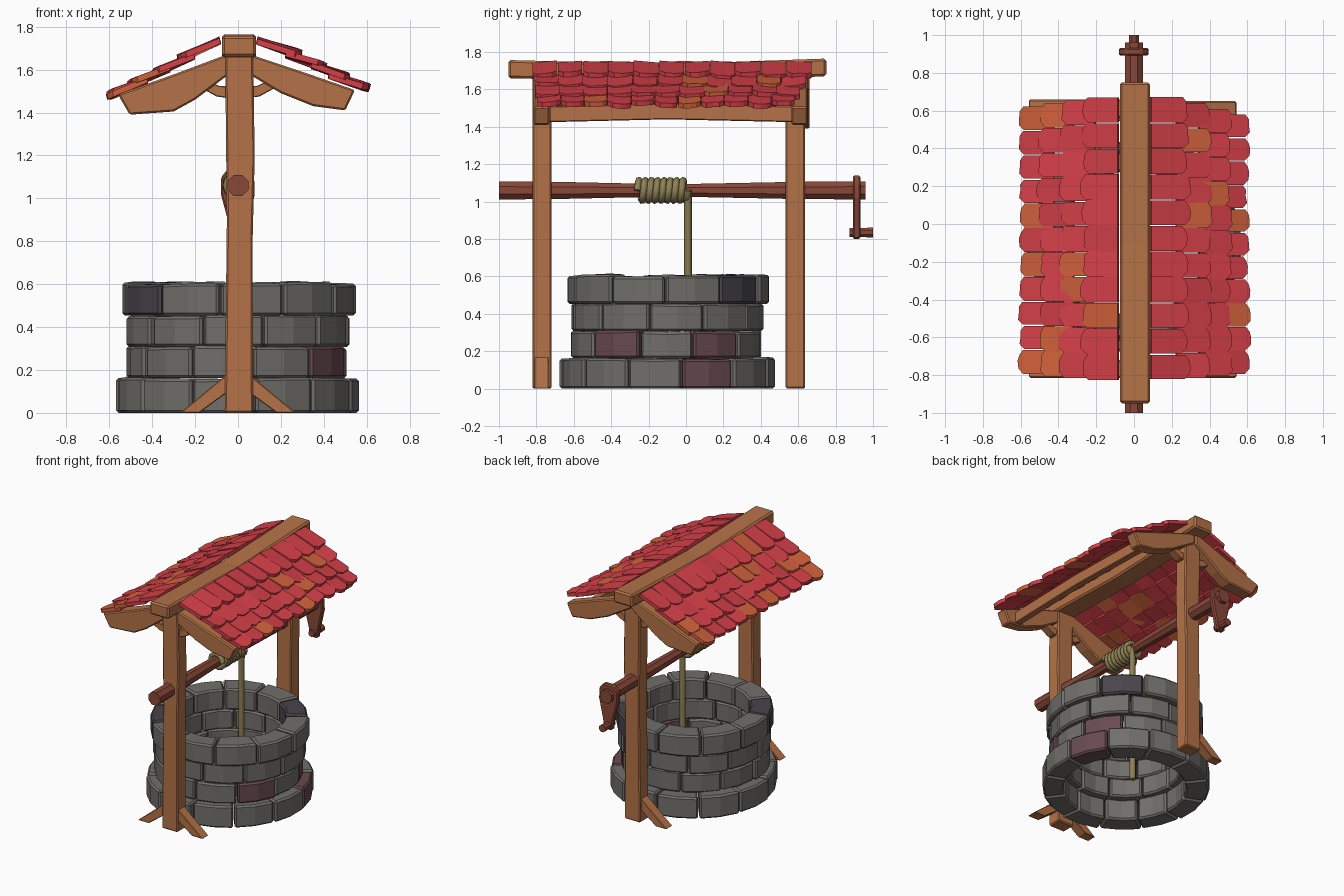
import bpy, bmesh, random
from math import sin, cos, pi, radians
from mathutils import Vector

if "Cube" in bpy.data.objects:
    bpy.data.objects.remove(bpy.data.objects["Cube"])
random.seed(4)


def mat(name, rgb):
    m = bpy.data.materials.new(name)
    m.diffuse_color = (*rgb, 1)
    m.use_nodes = True
    m.node_tree.nodes["Principled BSDF"].inputs["Base Color"].default_value = m.diffuse_color
    return m


WOOD = mat("wood", (0.46, 0.17, 0.065))
DARK = mat("dark_wood", (0.25, 0.065, 0.04))
STONE = mat("stone", (0.165, 0.158, 0.145))
PURPLE = mat("purple_stone", (0.14, 0.07, 0.08))
SLATE = mat("slate_stone", (0.065, 0.058, 0.07))
RED = mat("red_tile", (0.66, 0.05, 0.065))
ORANGE = mat("orange_tile", (0.64, 0.12, 0.045))
ROPE = mat("rope", (0.27, 0.22, 0.09))


def finish(name, bm, mats, bevel=0.0):
    bmesh.ops.recalc_face_normals(bm, faces=bm.faces)
    me = bpy.data.meshes.new(name)
    bm.to_mesh(me)
    bm.free()
    ob = bpy.data.objects.new(name, me)
    bpy.context.collection.objects.link(ob)
    for m in mats:
        me.materials.append(m)
    if bevel:
        b = ob.modifiers.new("bevel", 'BEVEL')
        b.width, b.segments, b.limit_method = bevel, 1, 'ANGLE'
    return ob


def add_prism(bm, lower, upper, index=0):
    """Closed solid between two matching outlines."""
    a = [bm.verts.new(p) for p in lower]
    b = [bm.verts.new(p) for p in upper]
    n = len(a)
    faces = [bm.faces.new(a), bm.faces.new(b)]
    faces += [bm.faces.new((a[i], a[(i + 1) % n], b[(i + 1) % n], b[i])) for i in range(n)]
    for f in faces:
        f.material_index = index


def prism(name, pts, axis, lo, hi, material=WOOD, bevel=0.008):
    """Extrude a side profile (y,z for axis x; x,z for axis y)."""
    bm = bmesh.new()
    put = (lambda p, t: (t, p[0], p[1])) if axis == 'x' else (lambda p, t: (p[0], t, p[1]))
    add_prism(bm, [put(p, lo) for p in pts], [put(p, hi) for p in pts])
    return finish(name, bm, [material], bevel)


def rod(name, rings, x, z, sides, material):
    """Lathe along y from (y, radius) pairs."""
    bm = bmesh.new()
    loops = [[bm.verts.new((x + r * cos(2 * pi * (i + .5) / sides), y, z + r * sin(2 * pi * (i + .5) / sides)))
              for i in range(sides)] for y, r in rings]
    for a, b in zip(loops, loops[1:]):
        for i in range(sides):
            bm.faces.new((a[i], a[(i + 1) % sides], b[(i + 1) % sides], b[i]))
    bm.faces.new(loops[0])
    bm.faces.new(loops[-1])
    return finish(name, bm, [material])


# Stone courses: z0, z1, inner and outer radius, count, start angle, {angle: material slot}
courses = [
    (0.00, 0.162, 0.42, 0.565, 12, 8, {24: 1}),
    (0.162, 0.308, 0.385, 0.505, 11, 16, {-33: 1, 30: 1}),
    (0.308, 0.453, 0.385, 0.51, 11, 22, {}),
    (0.453, 0.603, 0.385, 0.535, 11, -1, {48: 2, 210: 2}),
]
for k, (z0, z1, r0, r1, n, start, tints) in enumerate(courses):
    bm = bmesh.new()
    for i in range(n):
        step = 360 / n
        mid = start + (i + .5) * step
        slot = next((s for t, s in tints.items() if abs((mid - t + 180) % 360 - 180) < step / 2), 0)
        ra = r1 + random.uniform(-.008, .012)
        top = z1 + random.uniform(-.004, .008)
        angs = [radians(mid + d * (step - 1) / 2) for d in (-1, 0, 1)]
        outline = [(ra * 1.01 * cos(a), ra * 1.01 * sin(a) - .1) for a in angs]
        outline += [(r0 * cos(a), r0 * sin(a) - .1) for a in reversed(angs)]
        add_prism(bm, [(x, y, z0) for x, y in outline],
                  [(x, y, top + random.uniform(-.003, .003)) for x, y in outline], slot)
    finish(f"stone_course_{k + 1}", bm, [STONE, PURPLE, SLATE], 0.012)

# Posts, rafters and knee braces at both ends
left_rafter = [(0, 1.69), (-.28, 1.585), (-.56, 1.485), (-.505, 1.39), (-.3, 1.405), (-.2, 1.46), (0, 1.61)]
right_rafter = [(0, 1.69), (.3, 1.59), (.545, 1.505), (.5, 1.41), (.35, 1.43), (.2, 1.49), (0, 1.61)]
knee = [(0, 1.46), (.1, 1.475), (.2, 1.53), (.18, 1.57), (.09, 1.525), (0, 1.52)]
foot = [(.03, .2), (.1, .14), (.27, 0), (.18, 0), (.03, .11)]
for end, y in (("front", -.77), ("back", .585)):
    prism(f"{end}_post", [(-.062, 0), (.07, 0), (.068, .8), (.078, 1.2), (.07, 1.68), (-.06, 1.68), (-.052, .9)],
          'y', y - .052, y + .052)
    yr = y + (.025 if end == "back" else 0)
    prism(f"{end}_left_rafter", left_rafter, 'y', yr - .045, yr + .05)
    prism(f"{end}_right_rafter", right_rafter, 'y', yr - .045, yr + .04)
    for side, s in (("left", -1), ("right", 1)):
        prism(f"{end}_{side}_knee_brace", [(s * x, z) for x, z in knee], 'y', y - .03, y + .03, bevel=.004)
        if (end, side) != ("back", "right"):
            prism(f"{end}_{side}_foot_brace", [(s * x, z) for x, z in foot], 'y', y - .04, y + .035, bevel=.004)

# Ridge beam with a slight sag, and the eave board
prism("ridge_beam", [(-.95, 1.66), (-.1, 1.64), (.75, 1.67), (.75, 1.765), (-.1, 1.735), (-.95, 1.757)],
      'x', -.075, .085, bevel=.012)
prism("eave_board", [(-.73, 1.425), (-.1, 1.44), (.58, 1.425), (.58, 1.51), (-.1, 1.525), (-.73, 1.51)],
      'x', .40, .45, bevel=.005)

# Roof tiles: rows given by their upper and lower ends as (x, z)
rows = {
    "left": (-1, [(.08, 1.735, .27, 1.65), (.2, 1.665, .385, 1.585), (.315, 1.605, .5, 1.53), (.42, 1.55, .605, 1.475)]),
    "right": (1, [(.085, 1.735, .285, 1.67), (.22, 1.67, .405, 1.61), (.34, 1.62, .51, 1.56), (.42, 1.575, .605, 1.515)]),
}
for side, (s, lines) in rows.items():
    bm = bmesh.new()
    for r, (xa, za, xb, zb) in enumerate(lines):
        n, y0, y1 = 11, -.825 + .01 * r, .672 - (.016 if side == "left" else .03) * r
        w = (y1 - y0) / n
        for i in range(n):
            yc = y0 + (i + .5) * w
            stretch = 1 + random.uniform(-.07, .04)
            lift = random.uniform(-.008, .01)
            tilt = random.uniform(-.006, .006)
            h = w * random.uniform(.47, .51)
            shape = [(0, -h), (.86, -h), (1, -h * .55), (1 + random.uniform(-.05, .03), h * .1),
                     (.97, h * .6), (.87, h), (0, h)]
            low = []
            for t, dy in shape:
                t *= stretch
                low.append(Vector((s * (xa + (xb - xa) * t), yc + dy, za + (zb - za) * t + lift * t + tilt * dy / h - .012)))
            up = Vector((s * .007, 0, .026))
            add_prism(bm, low, [p + up for p in low], 1 if random.random() < .2 else 0)
    finish(f"{side}_roof_tiles", bm, [RED, ORANGE])

# Winding axle with crank and handle
rod("axle", [(-1, .052), (-.7, .05), (-.2, .038), (.05, .038), (.6, .05), (.96, .052)], 0, 1.06, 8, DARK)
prism("crank_arm", [(-.03, .8), (.035, .8), (.045, .87), (.078, 1.02), (.075, 1.1), (.04, 1.14),
                    (-.045, 1.14), (-.078, 1.1), (-.08, 1.02), (-.04, .87)], 'y', .892, .932, DARK)
rod("crank_handle", [(.875, .026), (1.0, .028)], 0, .835, 8, DARK)


# Rope: wound coil, then the drop into the well
def rope(name, pts, radius):
    cu = bpy.data.curves.new(name, 'CURVE')
    cu.dimensions, cu.bevel_depth, cu.bevel_resolution, cu.use_fill_caps = '3D', radius, 1, True
    sp = cu.splines.new('POLY')
    sp.points.add(len(pts) - 1)
    for p, co in zip(sp.points, pts):
        p.co = (*co, 1)
    cu.materials.append(ROPE)
    ob = bpy.data.objects.new(name, cu)
    bpy.context.collection.objects.link(ob)


turns, seg = 8, 12
rope("rope_coil", [(.053 * cos(2 * pi * i / seg), -.26 + .27 * i / (turns * seg), 1.06 + .053 * sin(2 * pi * i / seg))
                   for i in range(turns * seg + 1)], .02)
rope("hanging_rope", [(.035, .01, 1.06), (.022, .01, .98), (.02, .01, .02)], .021)
